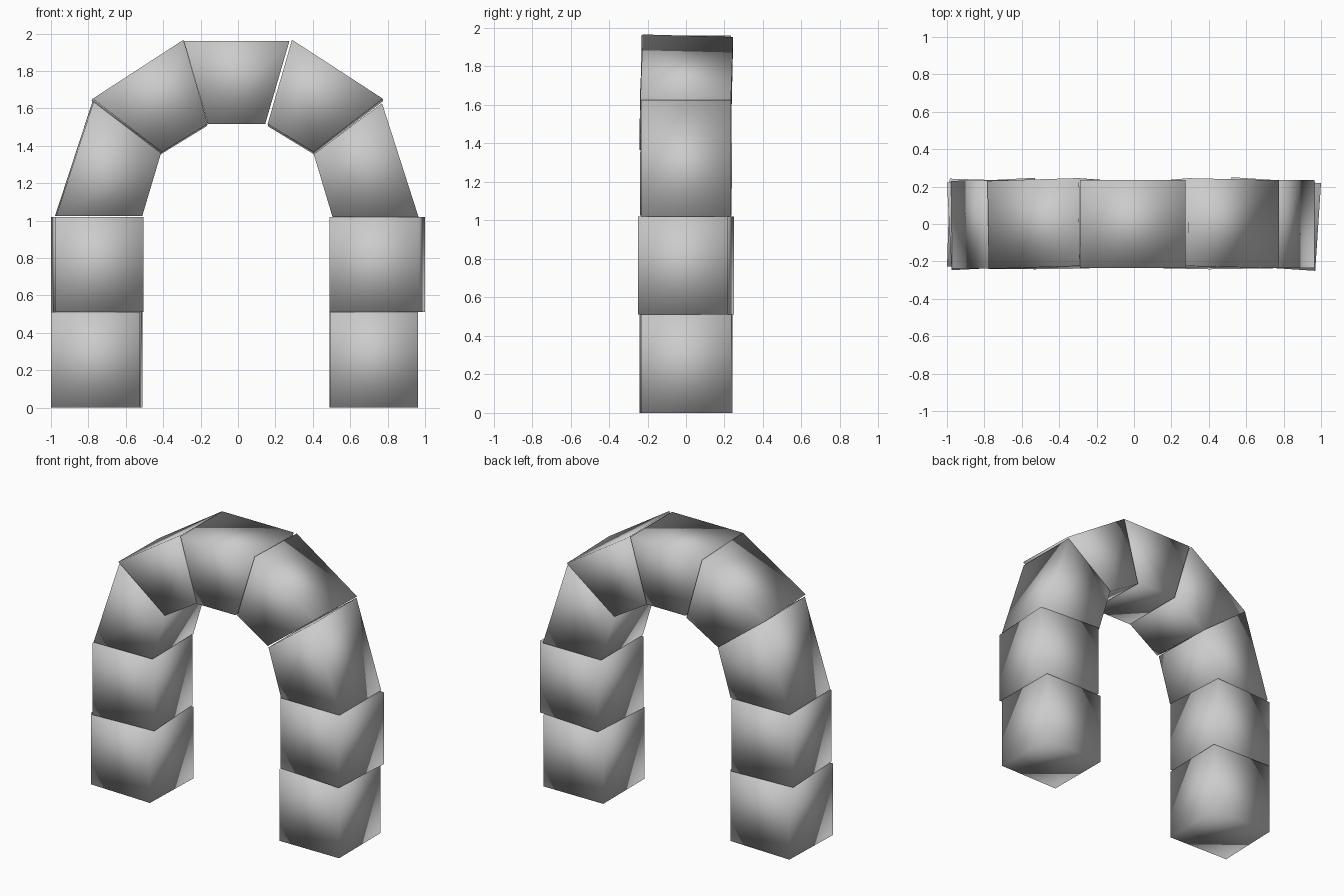
import bpy, bmesh
from math import radians
from mathutils import Matrix, Vector

if "Cube" in bpy.data.objects:
    bpy.data.objects.remove(bpy.data.objects["Cube"])

DEPTH = 0.47


def stone(name, outline, tilt=0.0, yaw=0.0):
    """Extrude an x-z outline through the arch depth, then nudge it out of line."""
    bm = bmesh.new()
    face = bm.faces.new([bm.verts.new((x, -DEPTH / 2, z)) for x, z in outline])
    out = bmesh.ops.extrude_face_region(bm, geom=[face])
    moved = [v for v in out["geom"] if isinstance(v, bmesh.types.BMVert)]
    bmesh.ops.translate(bm, verts=moved, vec=(0, DEPTH, 0))
    centre = sum((v.co for v in bm.verts), Vector()) / len(bm.verts)
    turn = Matrix.Rotation(radians(yaw), 3, 'Z') @ Matrix.Rotation(radians(tilt), 3, 'X')
    bmesh.ops.rotate(bm, verts=bm.verts, cent=centre, matrix=turn)
    bmesh.ops.recalc_face_normals(bm, faces=bm.faces)
    for f in bm.faces:
        f.smooth = True
    mesh = bpy.data.meshes.new(name)
    bm.to_mesh(mesh)
    bm.free()
    obj = bpy.data.objects.new(name, mesh)
    bpy.context.collection.objects.link(obj)
    return obj


def block(name, x, width, z0, z1, yaw):
    a, b = x - width / 2, x + width / 2
    stone(name, [(a, z0), (b, z0), (b, z1), (a, z1)], yaw=yaw)


# Pillar blocks
block("left_pillar_lower", -0.755, 0.475, 0, 0.51, -1.8)
block("right_pillar_lower", 0.725, 0.47, 0, 0.51, 0.3)
block("left_pillar_upper", -0.753, 0.47, 0.51, 1.02, 3)
block("right_pillar_upper", 0.745, 0.48, 0.51, 1.02, -3.8)

# Wedge stones of the arch
stone("left_springer", [(-0.975, 1.025), (-0.515, 1.025), (-0.415, 1.36), (-0.775, 1.635)], yaw=0.8)
stone("right_springer", [(0.505, 1.02), (0.965, 1.02), (0.77, 1.627), (0.405, 1.355)])
stone("left_shoulder", [(-0.41, 1.36), (-0.165, 1.51), (-0.295, 1.96), (-0.78, 1.645)], tilt=-1.5, yaw=0.8)
stone("right_shoulder", [(0.405, 1.36), (0.775, 1.645), (0.29, 1.96), (0.16, 1.51)], tilt=-1.6, yaw=-0.3)
stone("keystone", [(-0.16, 1.515), (0.145, 1.515), (0.275, 1.96), (-0.29, 1.96)])
